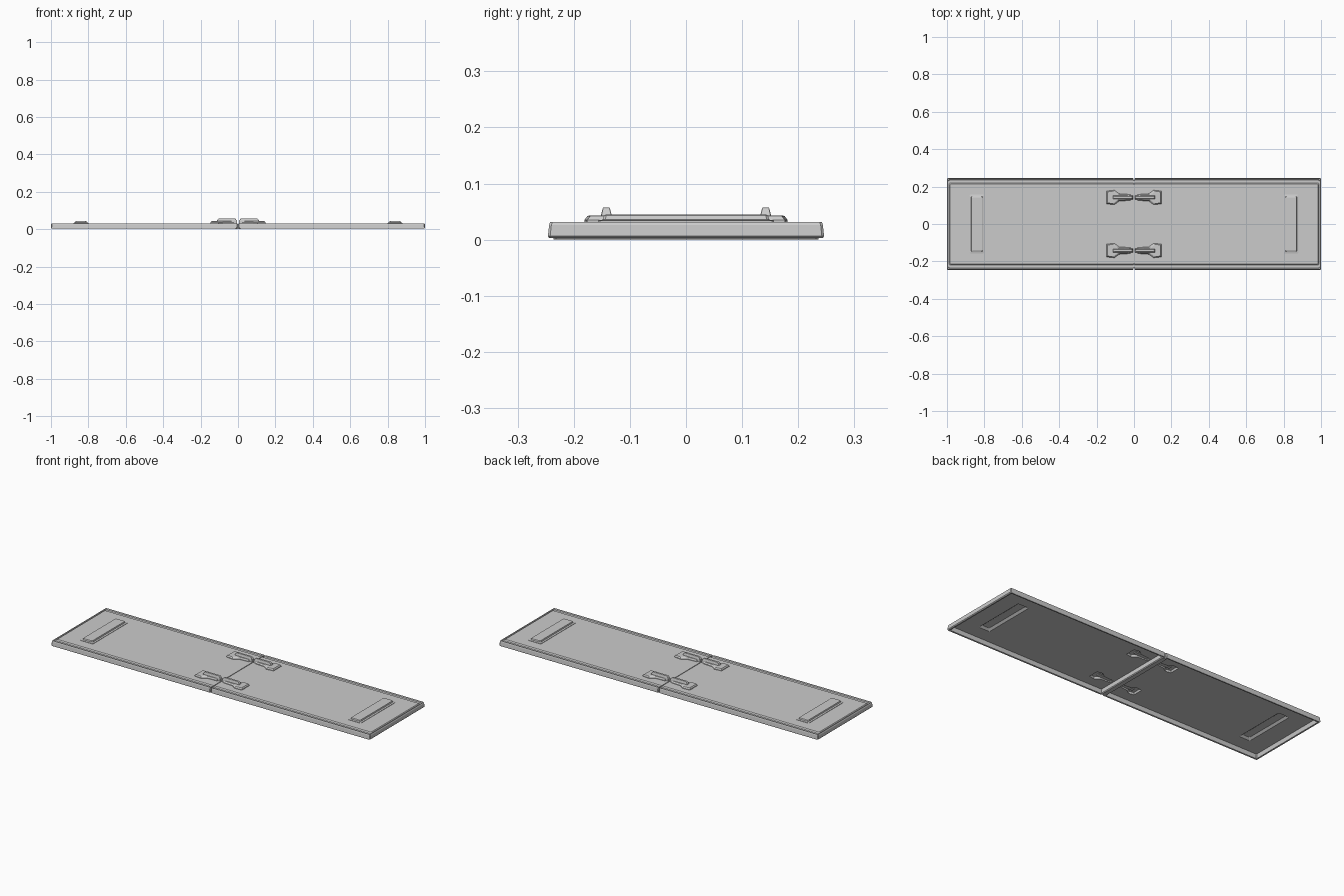
import bpy, bmesh

if "Cube" in bpy.data.objects:
    bpy.data.objects.remove(bpy.data.objects["Cube"])


def loft(name, rings, smooth=False):
    """Closed solid through rings of equal point count, capped at both ends."""
    bm = bmesh.new()
    loops = [[bm.verts.new(p) for p in r] for r in rings]
    for a, b in zip(loops, loops[1:]):
        n = len(a)
        for i in range(n):
            bm.faces.new((a[i], a[(i + 1) % n], b[(i + 1) % n], b[i]))
    bm.faces.new(loops[0])
    bm.faces.new(loops[-1])
    bmesh.ops.recalc_face_normals(bm, faces=bm.faces)
    me = bpy.data.meshes.new(name)
    bm.to_mesh(me)
    bm.free()
    ob = bpy.data.objects.new(name, me)
    bpy.context.collection.objects.link(ob)
    if smooth:
        bpy.ops.object.select_all(action='DESELECT')
        ob.select_set(True)
        bpy.context.view_layer.objects.active = ob
        bpy.ops.object.shade_smooth_by_angle(angle=0.6)
    return ob


def rect(x0, x1, y0, y1, z, s=1, c=0.004):
    """Rectangle ring with clipped corners, mirrored in x when s is -1."""
    pts = [(x0 + c, y0), (x1 - c, y0), (x1, y0 + c), (x1, y1 - c),
           (x1 - c, y1), (x0 + c, y1), (x0, y1 - c), (x0, y0 + c)]
    return [(s * x, y, z) for x, y in pts]


def fan(y, z, s, g=0.0):
    """Flared hinge leaf outline, shrunk by g."""
    pts = [(0.02 + g, -0.016 + g), (0.08 + g, -0.02 + g), (0.105 + g, -0.039 + g),
           (0.148 - g, -0.034 + g), (0.148 - g, 0.034 - g), (0.105 + g, 0.039 - g),
           (0.08 + g, 0.02 - g), (0.02 + g, 0.016 - g)]
    return [(s * px, y + py, z) for px, py in pts]


def cut(target, cutter):
    m = target.modifiers.new("opening", 'BOOLEAN')
    m.operation = 'DIFFERENCE'
    m.solver = 'EXACT'
    m.object = cutter
    bpy.context.view_layer.objects.active = target
    bpy.ops.object.modifier_apply(modifier=m.name)
    bpy.data.objects.remove(cutter)


# hinge end x, outer end x, half depth, z: from inner ceiling round to the top
PANEL = [(0.010, 0.984, 0.231, 0.026), (0.009, 0.988, 0.236, 0.004),
         (0.006, 0.996, 0.244, 0.003), (0.003, 1.000, 0.246, 0.007),
         (0.002, 0.999, 0.244, 0.026), (0.002, 0.996, 0.242, 0.032),
         (0.002, 0.993, 0.237, 0.032), (0.002, 0.991, 0.234, 0.027),
         (0.002, 0.988, 0.220, 0.027), (0.002, 0.984, 0.214, 0.032)]

for s, side in ((-1, "left"), (1, "right")):
    # hollow tray
    panel = loft(side + "_panel",
                 [rect(a, b, -y, y, z, s) for a, b, y, z in PANEL])

    # hollow raised handle near the outer end
    h = lambda g, z: rect(0.80 + g, 0.88 - g, -0.157 + g, 0.157 - g, z, s)
    cut(panel, loft("cutter", [h(0.006, 0.015), h(0.006, 0.05)]))
    loft(side + "_handle", [h(0.018, 0.036), h(0.006, 0.026), h(0, 0.026), h(0, 0.034),
                            h(0.009, 0.036), h(0.011, 0.043), h(0.014, 0.045)])

    for y, end in ((-0.142, "front"), (0.142, "back")):
        # hollow flared hinge leaf
        cut(panel, loft("cutter", [fan(y, 0.015, s, 0.005), fan(y, 0.05, s, 0.005)]))
        loft(f"{side}_{end}_hinge_leaf",
             [fan(y, 0.036, s, 0.009), fan(y, 0.026, s, 0.005), fan(y, 0.026, s),
              fan(y, 0.035, s), fan(y, 0.042, s, 0.005), fan(y, 0.043, s, 0.008)])
        # raised rib on the leaf
        r = lambda g, z: rect(0.004 + g, 0.115 - g, y - 0.010 + g * 0.4,
                              y + 0.010 - g * 0.4, z, s, 0.001)
        loft(f"{side}_{end}_hinge_rib", [r(0, 0.031), r(0.002, 0.045),
                                         r(0.008, 0.055), r(0.011, 0.057)])

# joint strip under the fold
loft("fold_strip", [rect(-0.012, 0.012, -0.236, 0.236, 0.0),
                    rect(-0.016, 0.016, -0.236, 0.236, 0.004),
                    rect(-0.016, 0.016, -0.236, 0.236, 0.027)])
